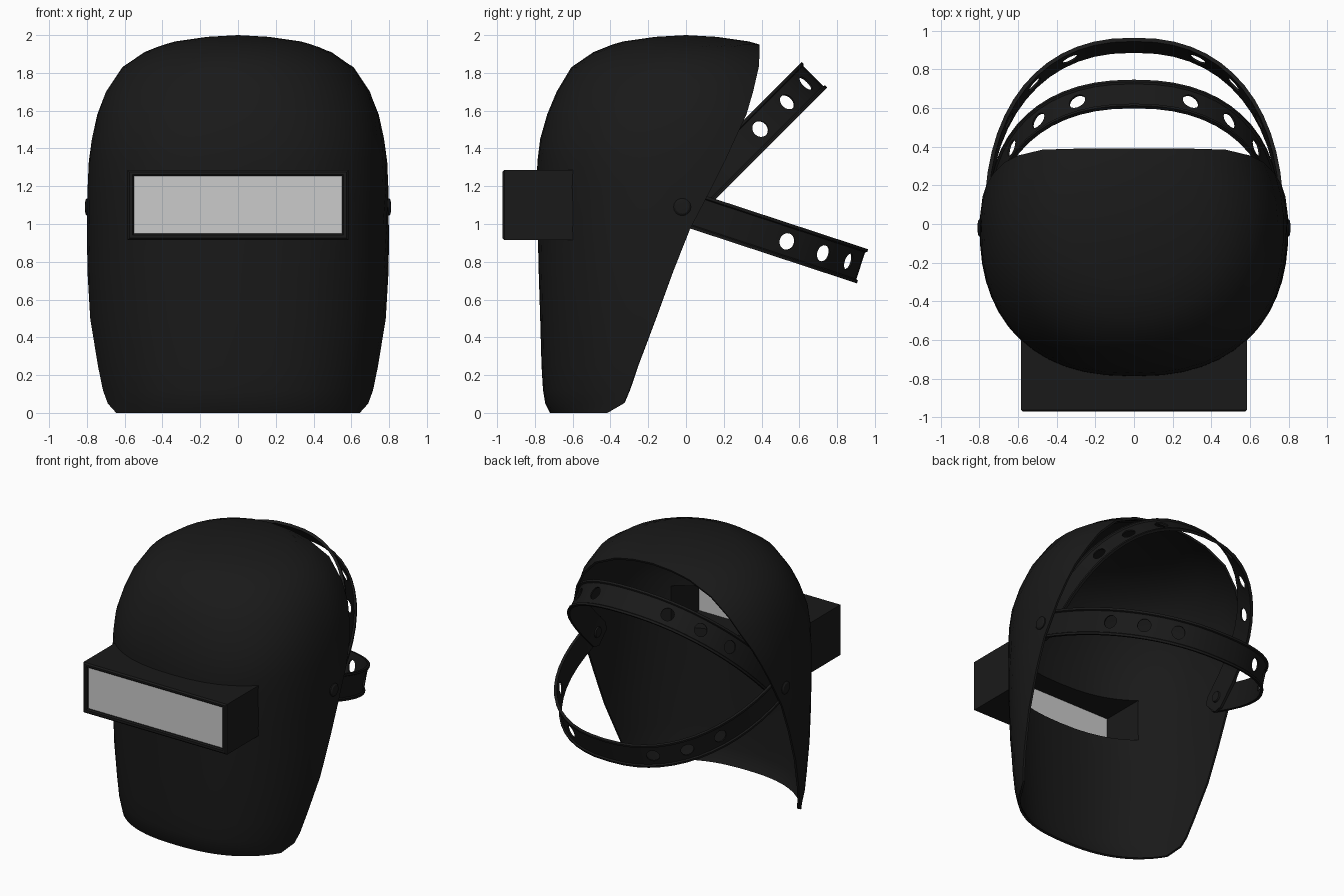
import bpy, bmesh
from math import sin, cos, pi, acos, radians
from mathutils import Matrix, Vector

if "Cube" in bpy.data.objects:
    bpy.data.objects.remove(bpy.data.objects["Cube"])

black = bpy.data.materials.new("black_plastic")
black.diffuse_color = (0.01, 0.01, 0.01, 1)
black.use_nodes = True
black.node_tree.nodes["Principled BSDF"].inputs["Base Color"].default_value = black.diffuse_color


def make(name, bm, mat=black):
    bmesh.ops.remove_doubles(bm, verts=bm.verts, dist=1e-5)
    me = bpy.data.meshes.new(name)
    bm.to_mesh(me)
    bm.free()
    ob = bpy.data.objects.new(name, me)
    bpy.context.collection.objects.link(ob)
    if mat:
        me.materials.append(mat)
    return ob


def activate(ob):
    bpy.ops.object.select_all(action='DESELECT')
    ob.select_set(True)
    bpy.context.view_layer.objects.active = ob


def smooth(ob, angle=35):
    activate(ob)
    bpy.ops.object.shade_smooth_by_angle(angle=radians(angle))


def cut(ob, cutter):
    activate(ob)
    m = ob.modifiers.new("cut", 'BOOLEAN')
    m.operation, m.solver, m.object = 'DIFFERENCE', 'EXACT', cutter
    bpy.ops.object.modifier_apply(modifier=m.name)
    bpy.data.objects.remove(cutter)


def skin(rings, wrap_ring=False, wrap_rows=False, caps=False):
    """Quads between successive rows of points."""
    bm = bmesh.new()
    vs = [[bm.verts.new(p) for p in r] for r in rings]
    n, m = len(vs), len(vs[0])
    for i in range(n if wrap_rows else n - 1):
        for j in range(m if wrap_ring else m - 1):
            a, b = vs[i], vs[(i + 1) % n]
            k = (j + 1) % m
            bm.faces.new((a[j], a[k], b[k], b[j]))
    if caps:
        bm.faces.new(vs[0])
        bm.faces.new(vs[-1])
    if wrap_ring:
        bmesh.ops.recalc_face_normals(bm, faces=bm.faces)
    return bm


def box(name, lo, hi, mat=black):
    bm = bmesh.new()
    bmesh.ops.create_cube(bm, size=1)
    lo, hi = Vector(lo), Vector(hi)
    for v in bm.verts:
        v.co = (lo + hi) / 2 + v.co * (hi - lo)
    return make(name, bm, mat)


# Shell: rows of (height, half width, half depth, y of the open rear edge)
ROWS = [(0, .737, .72, -.42), (.05, .735, .745, -.33), (.12, .75, .757, -.30),
        (.25, .765, .765, -.255), (.5, .79, .772, -.16), (.75, .798, .78, -.068),
        (.97, .80, .785, .02), (1.2, .797, .79, .14), (1.33, .79, .787, .205),
        (1.45, .775, .772, .26), (1.58, .745, .735, .32), (1.7, .70, .685, .355),
        (1.83, .613, .607, .385), (1.91, .495, .49, .39), (1.938, .425, .42, .39),
        (1.95, .39, .39, .39), (1.967, .33, .33, .4), (1.991, .16, .16, .4), (2, 0, 0, .4)]
COLS = 28
rows = []
for z, rx, ry, yc in ROWS:
    n = 2.4 if z < 1.45 else 2.4 - .4 * (z - 1.45) / .55
    if yc >= ry:
        tmax = pi
    else:
        tmax = acos((-yc / ry) ** (n / 2)) if yc < 0 else acos(-yc / ry)
    row = []
    for j in range(COLS + 1):
        t = tmax * (2 * j / COLS - 1)
        e = 2 / n if cos(t) > 0 else 1
        s, c = sin(t), cos(t)
        row.append((rx * abs(s) ** e * (1 if s > 0 else -1),
                    -ry * abs(c) ** e * (1 if c > 0 else -1), z))
    rows.append(row)
shell = make("mask_shell", skin(rows))
activate(shell)
sol = shell.modifiers.new("thickness", 'SOLIDIFY')
sol.thickness, sol.offset = .015, -1
bpy.ops.object.modifier_apply(modifier=sol.name)
cut(shell, box("window_cutter", (-.55, -1.2, .95), (.55, -.4, 1.255)))
smooth(shell)


# Window housing: hollow box whose rear edge follows the curve of the shell
def outline(hx, z0, z1, y=None):
    xs = [hx * (k / 8 - 1) for k in range(17)]
    pts = [(x, z0) for x in xs] + [(x, z1) for x in reversed(xs)]
    return [(x, y if y is not None else
             .008 - .788 * (1 - (abs(x) / .798) ** 2.4) ** (1 / 2.4), z) for x, z in pts]


housing = make("window_housing", skin([
    outline(.585, .915, 1.285), outline(.585, .915, 1.285, -.962),
    outline(.575, .925, 1.275, -.972), outline(.558, .942, 1.263, -.972),
    outline(.55, .95, 1.255, -.964), outline(.55, .95, 1.255)], True, True))
smooth(housing, 30)

# Lens pane
box("lens", (-.552, -.955, .948), (.552, -.935, 1.257), None)

# Head straps: channel section swept along a rounded arch, then punched
PIVOT = Vector((0, -.02, 1.09))
SECTION = [(-.02, -.095), (0, -.095), (0, -.08), (-.01, -.074),
           (-.01, .074), (0, .08), (0, .095), (-.02, .095)]


def arch(a, b, t, n=2.3):
    return Vector((a * cos(t) ** (2 / n) if t < pi / 2 else 0, b * sin(t) ** (2 / n), 0))


def strap(name, a, b, angle):
    half = [Vector((a, -.09, 0)), Vector((a, -.04, 0))]
    half += [arch(a, b, pi / 2 * k / 14) for k in range(15)]
    path = half + [Vector((-p.x, p.y, 0)) for p in reversed(half[:-1])]
    rings = []
    for i, p in enumerate(path):
        d = (path[min(i + 1, len(path) - 1)] - path[max(i - 1, 0)]).normalized()
        out = Vector((d.y, -d.x, 0))
        w = .65 if i in (0, len(path) - 1) else 1
        rings.append([p + out * u + Vector((0, 0, v * w)) for u, v in SECTION])
    ob = make(name, skin(rings, True, caps=True))

    # Three round holes each side
    bm = bmesh.new()
    for s in (.59, .795, .937):
        x = a * (1 - (s / b) ** 2.3) ** (1 / 2.3)
        for side in (1, -1):
            nrm = Vector((side * (x / a) ** 1.3 / a, (s / b) ** 1.3 / b, 0))
            rot = nrm.to_track_quat('Z', 'Y').to_matrix().to_4x4()
            bmesh.ops.create_cone(bm, segments=16, radius1=.045, radius2=.045, depth=.12,
                                  cap_ends=True,
                                  matrix=Matrix.Translation((side * x, s, 0)) @ rot)
    cut(ob, make(name + "_cutter", bm))
    ob.location = PIVOT
    ob.rotation_euler = (radians(angle), 0, 0)
    smooth(ob, 30)


strap("rear_strap", .775, 1.005, -18.2)
strap("crown_strap", .755, .99, 45)

# Pivot rivets: pin through shell and straps, domed head outside, flat head inside
for side, label in ((1, "right"), (-1, "left")):
    profile = [(.725, 0), (.725, .035), (.735, .04), (.745, .04), (.745, .025),
               (.79, .025), (.79, .046), (.8, .046), (.808, .036), (.811, 0)]
    rings = [[(side * x, PIVOT.y + r * cos(k * pi / 8), PIVOT.z + r * sin(k * pi / 8))
              for k in range(16)] for x, r in profile]
    bm = skin(rings, True)
    smooth(make(label + "_rivet", bm), 30)
